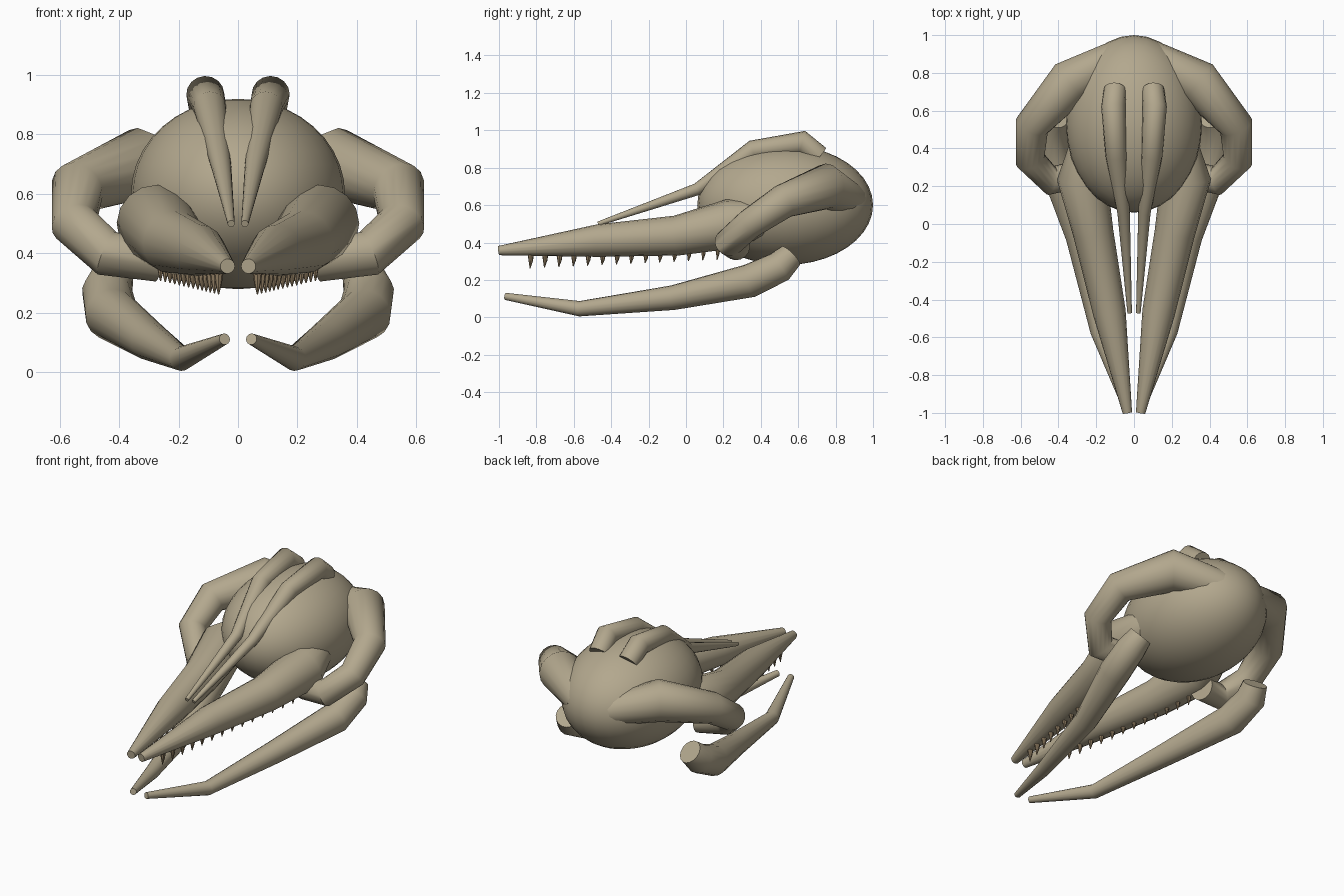
import bpy
import bmesh
import math
from mathutils import Vector, Matrix

cube = bpy.data.objects.get("Cube")
if cube:
    bpy.data.objects.remove(cube)


def make_material(name, colour):
    mat = bpy.data.materials.new(name)
    mat.use_nodes = True
    mat.diffuse_color = colour
    mat.node_tree.nodes["Principled BSDF"].inputs["Base Color"].default_value = colour
    return mat


bone = make_material("bone", (0.45, 0.39, 0.27, 1))
dentine = make_material("dark tooth", (0.30, 0.22, 0.13, 1))


def finish(bm, name, mat, angle):
    bmesh.ops.recalc_face_normals(bm, faces=bm.faces)
    mesh = bpy.data.meshes.new(name)
    bm.to_mesh(mesh)
    bm.free()
    mesh.materials.append(mat)
    obj = bpy.data.objects.new(name, mesh)
    bpy.context.collection.objects.link(obj)
    bpy.ops.object.select_all(action='DESELECT')
    obj.select_set(True)
    bpy.context.view_layer.objects.active = obj
    bpy.ops.object.shade_smooth_by_angle(angle=math.radians(angle))
    return obj


def add_tube(bm, path, side, sides=16):
    """Sweep a round section along (x, y, z, radius) stations."""
    pts = [Vector((side * p[0], p[1], p[2])) for p in path]
    dirs = [(b - a).normalized() for a, b in zip(pts, pts[1:])]
    tangents = [dirs[0]] + [(a + b).normalized() for a, b in zip(dirs, dirs[1:])] + [dirs[-1]]
    u = tangents[0].orthogonal().normalized()
    rings = []
    for i, t in enumerate(tangents):
        if i:
            u = tangents[i - 1].rotation_difference(t) @ u
        v = t.cross(u)
        ring = []
        for k in range(sides):
            a = math.tau * k / sides
            ring.append(bm.verts.new(pts[i] + (u * math.cos(a) + v * math.sin(a)) * path[i][3]))
        rings.append(ring)
    for r0, r1 in zip(rings, rings[1:]):
        for k in range(sides):
            n = (k + 1) % sides
            bm.faces.new((r0[k], r0[n], r1[n], r1[k]))
    bm.faces.new(rings[0])
    bm.faces.new(rings[-1])


# Braincase
bm = bmesh.new()
bmesh.ops.create_uvsphere(bm, u_segments=32, v_segments=20, radius=1)
bmesh.ops.transform(bm, verts=bm.verts, matrix=Matrix.Translation((0, 0.53, 0.6))
                    @ Matrix.Diagonal((0.36, 0.47, 0.32, 1)))
finish(bm, "braincase", bone, 40)

# Paired bones, as stations on the left side
upper_jaw = [(0.035, -1.0, 0.357, 0.025), (0.13, -0.47, 0.41, 0.087),
             (0.215, -0.05, 0.437, 0.107), (0.275, 0.24, 0.5, 0.133),
             (0.25, 0.42, 0.53, 0.09)]
bones = {
    "upper_jaw": upper_jaw,
    "lower_jaw": [(0.045, -0.965, 0.112, 0.019), (0.19, -0.57, 0.046, 0.041),
                  (0.295, -0.07, 0.105, 0.066), (0.425, 0.34, 0.195, 0.09),
                  (0.44, 0.5, 0.27, 0.085), (0.42, 0.56, 0.33, 0.07)],
    "cheek_arch": [(0.10, 0.88, 0.63, 0.09), (0.34, 0.75, 0.70, 0.122),
                   (0.54, 0.52, 0.62, 0.092), (0.55, 0.34, 0.50, 0.08),
                   (0.44, 0.23, 0.40, 0.078), (0.27, 0.27, 0.38, 0.075)],
    "nasal_bone": [(0.023, -0.47, 0.5, 0.012), (0.055, 0.06, 0.685, 0.033),
                   (0.095, 0.36, 0.893, 0.055), (0.11, 0.62, 0.935, 0.064),
                   (0.1, 0.71, 0.86, 0.06)],
}
for side, label in ((1, "left"), (-1, "right")):
    for name, path in bones.items():
        bm = bmesh.new()
        add_tube(bm, path, side)
        finish(bm, f"{label}_{name}", bone, 50)

    # Row of teeth, shrinking towards the back
    bm = bmesh.new()
    count = 14
    for i in range(count):
        f = i / (count - 1)
        y = -0.83 + f
        a, b = next((a, b) for a, b in zip(upper_jaw, upper_jaw[1:]) if a[1] <= y <= b[1])
        t = (y - a[1]) / (b[1] - a[1])
        x, z, r = (a[j] + (b[j] - a[j]) * t for j in (0, 2, 3))
        base = z - r + 0.015
        tip = 0.262 + 0.045 * f
        add_tube(bm, [(x, y, base, 0.018 - 0.004 * f),
                      (x, y, (base + tip) / 2, 0.012 - 0.003 * f),
                      (x, y - 0.004, tip, 0.002)], side, 8)
    finish(bm, f"{label}_teeth", dentine, 40)
